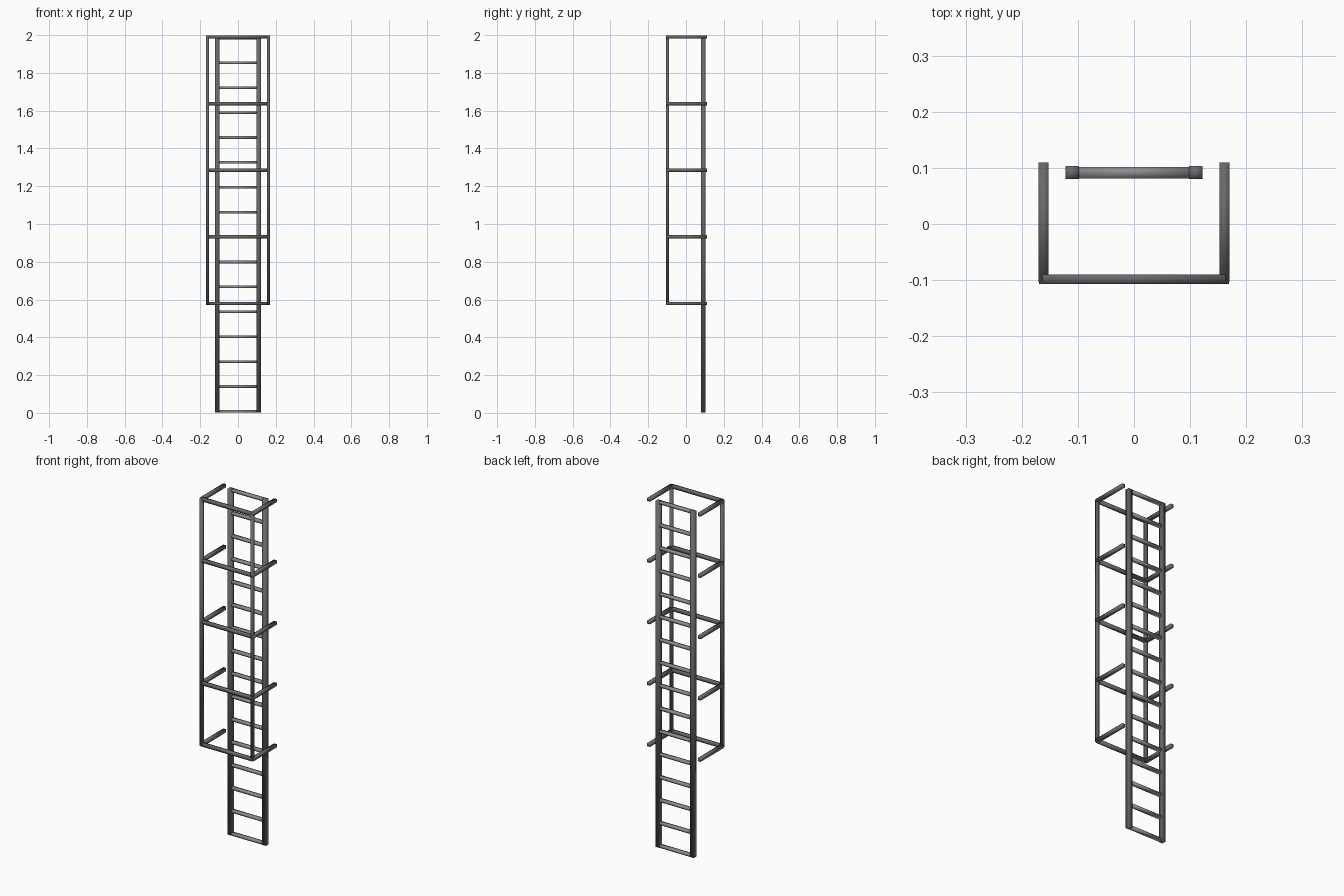
import bpy

if "Cube" in bpy.data.objects:
    bpy.data.objects.remove(bpy.data.objects["Cube"])


def paint(name, v):
    mat = bpy.data.materials.new(name)
    mat.diffuse_color = (v, v, v * 1.04, 1)
    mat.use_nodes = True
    mat.node_tree.nodes["Principled BSDF"].inputs["Base Color"].default_value = mat.diffuse_color
    return mat


DARK = paint("dark_steel", 0.14)
RUNG = paint("rung_steel", 0.27)


def bar(name, x, y, z, mat=DARK):
    """Smooth-shaded bar filling the (min, max) range on each axis."""
    bpy.ops.mesh.primitive_cube_add(
        size=1, location=[(a + b) / 2 for a, b in (x, y, z)])
    ob = bpy.context.object
    ob.name = name
    ob.scale = [b - a for a, b in (x, y, z)]
    bpy.ops.object.transform_apply(location=False, rotation=False, scale=True)
    bpy.ops.object.shade_smooth()
    ob.data.materials.append(mat)
    return ob


def span(x0, x1, side):
    return tuple(sorted((x0 * side, x1 * side)))


# Ladder rails and cage uprights, one per side
for side, label in ((-1, "left"), (1, "right")):
    bar(f"{label}_ladder_rail", span(0.098, 0.122, side),
        (0.080, 0.103), (0.002, 1.993))
    bar(f"{label}_cage_upright", span(0.153, 0.169, side),
        (-0.107, -0.090), (0.574, 1.998))

# Rungs
RUNGS = 16
for i in range(RUNGS):
    z = 0.009 + i * (1.986 - 0.009) / (RUNGS - 1)
    bar(f"rung_{i + 1}", (-0.100, 0.100), (0.081, 0.102),
        (z - 0.007, z + 0.007), RUNG)

# Cage hoops: a front bar and two wall arms each
HOOPS = 5
for i in range(HOOPS):
    z = 0.580 + i * (1.991 - 0.580) / (HOOPS - 1)
    zs = (z - 0.009, z + 0.009)
    bar(f"hoop_{i + 1}_front", (-0.163, 0.163), (-0.107, -0.090), zs)
    for side, label in ((-1, "left"), (1, "right")):
        bar(f"hoop_{i + 1}_{label}_arm", span(0.152, 0.170, side),
            (-0.103, 0.110), zs)

# Rest on the ground
for ob in bpy.data.objects:
    ob.location.z -= 0.001
